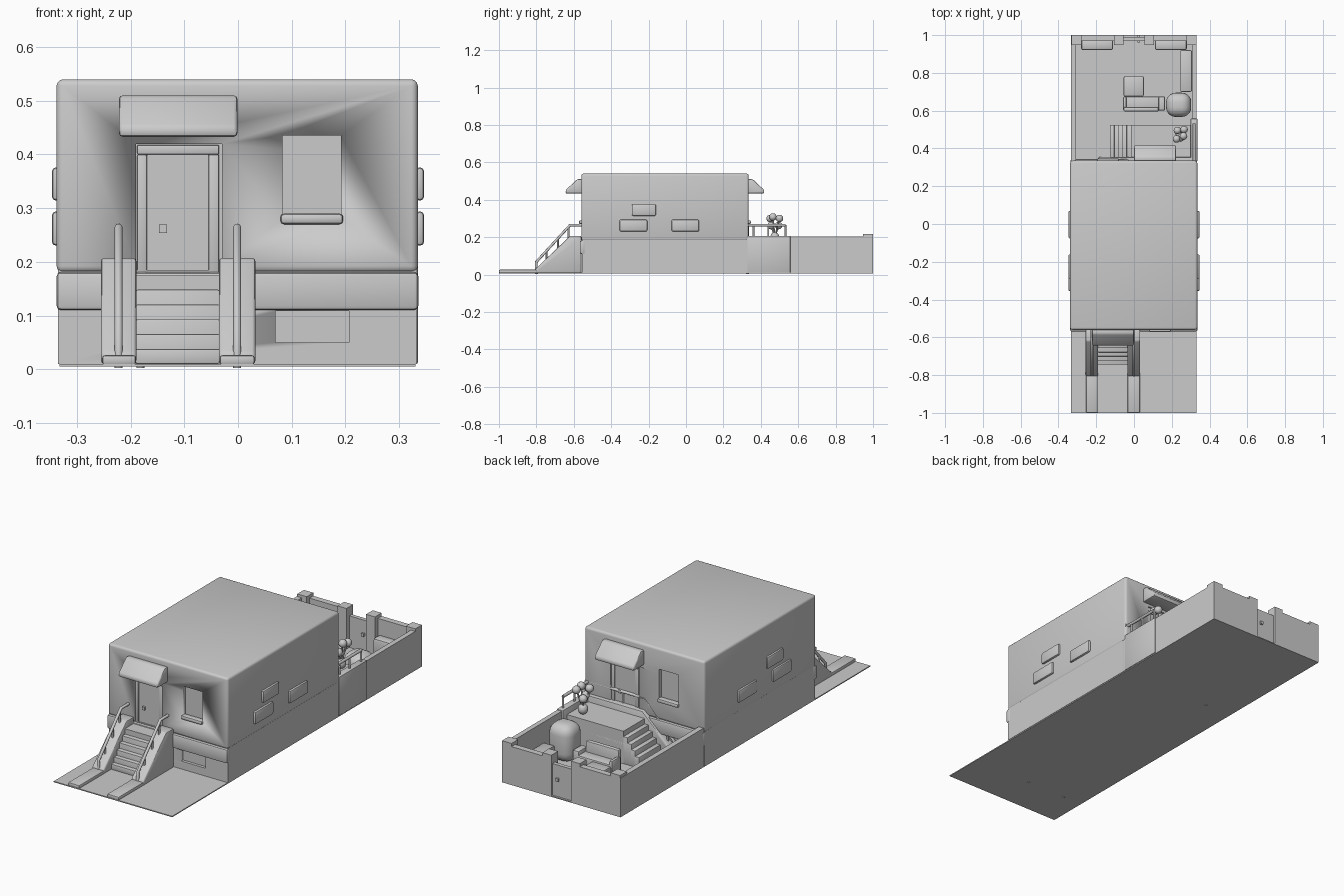
import bpy
import bmesh
import math
from mathutils import Matrix, Vector

cube = bpy.data.objects.get("Cube")
if cube:
    bpy.data.objects.remove(cube, do_unlink=True)

GREY = (0.6, 0.6, 0.6, 1)
mat = bpy.data.materials.new("plain_grey")
mat.use_nodes = True
mat.diffuse_color = GREY
mat.node_tree.nodes["Principled BSDF"].inputs["Base Color"].default_value = GREY

FRONT, BACK = -0.56, 0.335
MID = (FRONT + BACK) / 2
IDENT = Matrix.Identity(4)
# Half turn that carries a front wall part to the back wall
TURN = Matrix.Translation((0, MID, 0)) @ Matrix.Rotation(math.pi, 4, 'Z') @ Matrix.Translation((0, -MID, 0))


def finish(name, bm, m=IDENT, bevel=0.0, segs=2):
    bmesh.ops.transform(bm, matrix=m, verts=bm.verts)
    bmesh.ops.recalc_face_normals(bm, faces=bm.faces)
    me = bpy.data.meshes.new(name)
    bm.to_mesh(me)
    bm.free()
    me.materials.append(mat)
    ob = bpy.data.objects.new(name, me)
    bpy.context.collection.objects.link(ob)
    if bevel:
        mod = ob.modifiers.new("bevel", 'BEVEL')
        mod.width, mod.segments = bevel, segs
        mod.limit_method = 'ANGLE'
    bpy.ops.object.select_all(action='DESELECT')
    bpy.context.view_layer.objects.active = ob
    ob.select_set(True)
    for mod in list(ob.modifiers):
        bpy.ops.object.modifier_apply(modifier=mod.name)
    bpy.ops.object.shade_smooth_by_angle(angle=math.radians(40))
    return ob


def box(name, x, y, z, bevel=0.0, m=IDENT, segs=2):
    bm = bmesh.new()
    bmesh.ops.create_cube(bm, size=1)
    for v in bm.verts:
        v.co = [lo + (c + 0.5) * (hi - lo) for c, (lo, hi) in zip(v.co, (x, y, z))]
    return finish(name, bm, m, bevel, segs)


def profile(name, pts, x, m=IDENT, bevel=0.0):
    """Extrude a (y, z) outline along x."""
    bm = bmesh.new()
    face = bm.faces.new([bm.verts.new((x[0], y, z)) for y, z in pts])
    ext = bmesh.ops.extrude_face_region(bm, geom=[face])
    for v in ext["geom"]:
        if isinstance(v, bmesh.types.BMVert):
            v.co.x = x[1]
    return finish(name, bm, m, bevel)


def ball(name, p, r, scale=(1, 1, 1)):
    bm = bmesh.new()
    bmesh.ops.create_uvsphere(bm, u_segments=16, v_segments=10, radius=r)
    return finish(name, bm, Matrix.Translation(p) @ Matrix.Diagonal((*scale, 1)))


def tube(name, pts, r, m=IDENT):
    cu = bpy.data.curves.new(name, 'CURVE')
    cu.dimensions, cu.bevel_depth, cu.bevel_resolution = '3D', r, 2
    cu.use_fill_caps = True
    sp = cu.splines.new('POLY')
    sp.points.add(len(pts) - 1)
    for p, co in zip(sp.points, pts):
        p.co = (*(m @ Vector(co)), 1)
    cu.materials.append(mat)
    ob = bpy.data.objects.new(name, cu)
    bpy.context.collection.objects.link(ob)
    bpy.ops.object.select_all(action='DESELECT')
    bpy.context.view_layer.objects.active = ob
    ob.select_set(True)
    bpy.ops.object.convert(target='MESH')


def cut(target, x, y, z, m):
    cutter = box("cutter", x, y, z, m=m)
    mod = target.modifiers.new("cut", 'BOOLEAN')
    mod.operation, mod.object, mod.solver = 'DIFFERENCE', cutter, 'EXACT'
    bpy.context.view_layer.objects.active = target
    bpy.ops.object.modifier_apply(modifier=mod.name)
    bpy.data.objects.remove(cutter, do_unlink=True)


# Ground and house shell
box("ground", (-0.333, 0.331), (-1, 1), (0.005, 0.01))
base = box("house_base", (-0.335, 0.333), (FRONT + 0.005, BACK - 0.005), (0.01, 0.185))
house = box("house_walls", (-0.338, 0.335), (FRONT, BACK), (0.18, 0.54), 0.012, segs=3)

# Facade, repeated on the back
for side, m in (("front", IDENT), ("back", TURN)):
    cut(house, (-0.19, -0.03), (FRONT - 0.1, FRONT + 0.015), (0.1, 0.42), m)
    cut(house, (0.083, 0.192), (FRONT - 0.1, FRONT + 0.02), (0.28, 0.435), m)
    cut(base, (0.07, 0.207), (FRONT - 0.1, FRONT + 0.02), (0.05, 0.108), m)
    for x in ((-0.188, -0.17), (-0.055, -0.035)):
        box(side + "_door_jamb", x, (FRONT + 0.004, FRONT + 0.02), (0.175, 0.4), 0.003, m)
    box(side + "_door_lintel", (-0.188, -0.035), (FRONT + 0.004, FRONT + 0.02), (0.4, 0.418), 0.003, m)
    box(side + "_door_leaf", (-0.17, -0.055), (FRONT + 0.009, FRONT + 0.02), (0.175, 0.4), 0, m)
    box(side + "_door_handle", (-0.147, -0.132), (FRONT, FRONT + 0.012), (0.254, 0.27), 0, m)
    box(side + "_window_sill", (0.079, 0.196), (FRONT - 0.012, FRONT + 0.02), (0.27, 0.29), 0.007, m)
    lip = (-0.338, 0.336) if side == "front" else (0.0, 0.336)
    box(side + "_base_ledge", lip, (FRONT - 0.008, FRONT + 0.02), (0.11, 0.181), 0.008, m)
    profile(side + "_canopy", [(FRONT + 0.005, 0.51), (FRONT - 0.022, 0.51), (FRONT - 0.083, 0.452),
                               (FRONT - 0.083, 0.433), (FRONT + 0.005, 0.433)], (-0.222, -0.001), m, 0.007)

# Raised bricks on both long walls
for sx in (-1, 1):
    for y, z in (((-0.29, -0.16), (0.314, 0.376)), ((-0.355, -0.207), (0.23, 0.294)), ((-0.077, 0.07), (0.23, 0.294))):
        xs = sorted((sx * 0.33, sx * 0.347))
        box("wall_brick", xs, y, z, 0.008)


# Stairs run along local -y from the origin
def stairs(name, m, flat, width, cheeks):
    box(name + "_landing", (-width / 2, width / 2), (-flat - 0.015, 0), (0.01, 0.175), 0, m)
    for i in range(5):
        y = -flat - 0.015 - 0.022 * (i + 1)
        box(name + "_step", (-width / 2, width / 2), (y, 0), (0.01, 0.148 - 0.0275 * i), 0.003, m)
    for lo, hi in cheeks:
        profile(name + "_cheek", [(0, 0.01), (0, 0.207), (-flat, 0.207), (-flat - 0.185, 0.03),
                                  (-flat - 0.185, 0.01)], (lo, hi), m, 0.006)
        x = (lo + hi) / 2
        tube(name + "_handrail", [(x, 0.0, 0.264), (x, -flat, 0.264), (x, -flat - 0.18, 0.068),
                                  (x, -flat - 0.18, 0.002)], 0.0075, m)
        for t in (0.05, 0.36, 0.7):
            tube(name + "_baluster", [(x, -flat - 0.18 * t, 0.264 - 0.196 * t),
                                      (x, -flat - 0.18 * t, 0.19 - 0.177 * t)], 0.005, m)
        for i in range(int(flat / 0.09)):
            y = -0.03 - i * 0.09
            tube(name + "_baluster", [(x, y, 0.264), (x, y, 0.2)], 0.005, m)


stairs("front_stairs", Matrix.Translation((-0.1125, FRONT, 0)), 0.06, 0.156,
       ((-0.143, -0.077), (0.077, 0.145)))
for x in ((-0.253, -0.19), (-0.034, 0.031)):
    box("path_kerb", x, (-1, -0.74), (0.008, 0.026), 0.005)
to_side = Matrix.Translation((0.333, 0.43, 0)) @ Matrix.Rotation(-math.pi / 2, 4, 'Z')
stairs("back_stairs", to_side, 0.335, 0.19, ((0.075, 0.128),))

# Landing side parapet and rail
box("landing_side", (0.3, 0.335), (0.33, 0.558), (0.01, 0.207), 0.003)
tube("landing_side_rail", [(0.318, BACK, 0.264), (0.318, 0.531, 0.264)], 0.0075)
for y in (0.36, 0.44, 0.531):
    tube("landing_side_post", [(0.318, y, 0.264), (0.318, y, 0.2)], 0.005)

# Yard walls, posts and gate
box("yard_wall_left", (0.306, 0.331), (0.55, 1), (0.01, 0.203))
box("yard_wall_right", (-0.333, -0.306), (0.33, 1), (0.01, 0.203))
for sx in (-1, 1):
    box("yard_wall_back", sorted((sx * 0.08, sx * 0.33)), (0.97, 1), (0.01, 0.2))
    box("corner_post", sorted((sx * 0.278, sx * 0.331)), (0.947, 1), (0.01, 0.216))
    box("gate_post", sorted((sx * 0.055, sx * 0.105)), (0.947, 1), (0.01, 0.216))
    box("planter", sorted((sx * 0.11, sx * 0.28)), (0.92, 0.975), (0.01, 0.12), 0.012)
box("gate", (-0.056, 0.056), (0.97, 0.99), (0.01, 0.17))
box("gate_handle", (0.018, 0.032), (0.96, 1.0), (0.09, 0.105))

# Yard furniture
box("side_bench", (0.245, 0.306), (0.7, 0.92), (0.01, 0.1), 0.006)
box("egg_seat", (0.17, 0.303), (0.567, 0.695), (0.01, 0.198), 0.05, segs=5)
box("sofa_seat", (-0.055, 0.155), (0.6, 0.675), (0.01, 0.07), 0.008)
box("sofa_back", (-0.055, 0.13), (0.595, 0.62), (0.01, 0.125), 0.008)
for x in ((-0.058, -0.04), (0.13, 0.165)):
    box("sofa_arm", x, (0.6, 0.675), (0.01, 0.09), 0.008)
box("footrest", (-0.055, 0.052), (0.675, 0.782), (0.01, 0.065), 0.008)

# Potted plant on the landing
ball("plant_pot", (0.245, 0.475, 0.2), 0.024, (1, 1, 1.1))
for x, y, z in ((0.225, 0.45, 0.3), (0.265, 0.5, 0.3), (0.262, 0.465, 0.308), (0.23, 0.495, 0.262), (0.245, 0.455, 0.262)):
    tube("plant_stem", [(0.245, 0.475, 0.2), (x, y, z)], 0.004)
    ball("plant_bloom", (x, y, z), 0.02)
